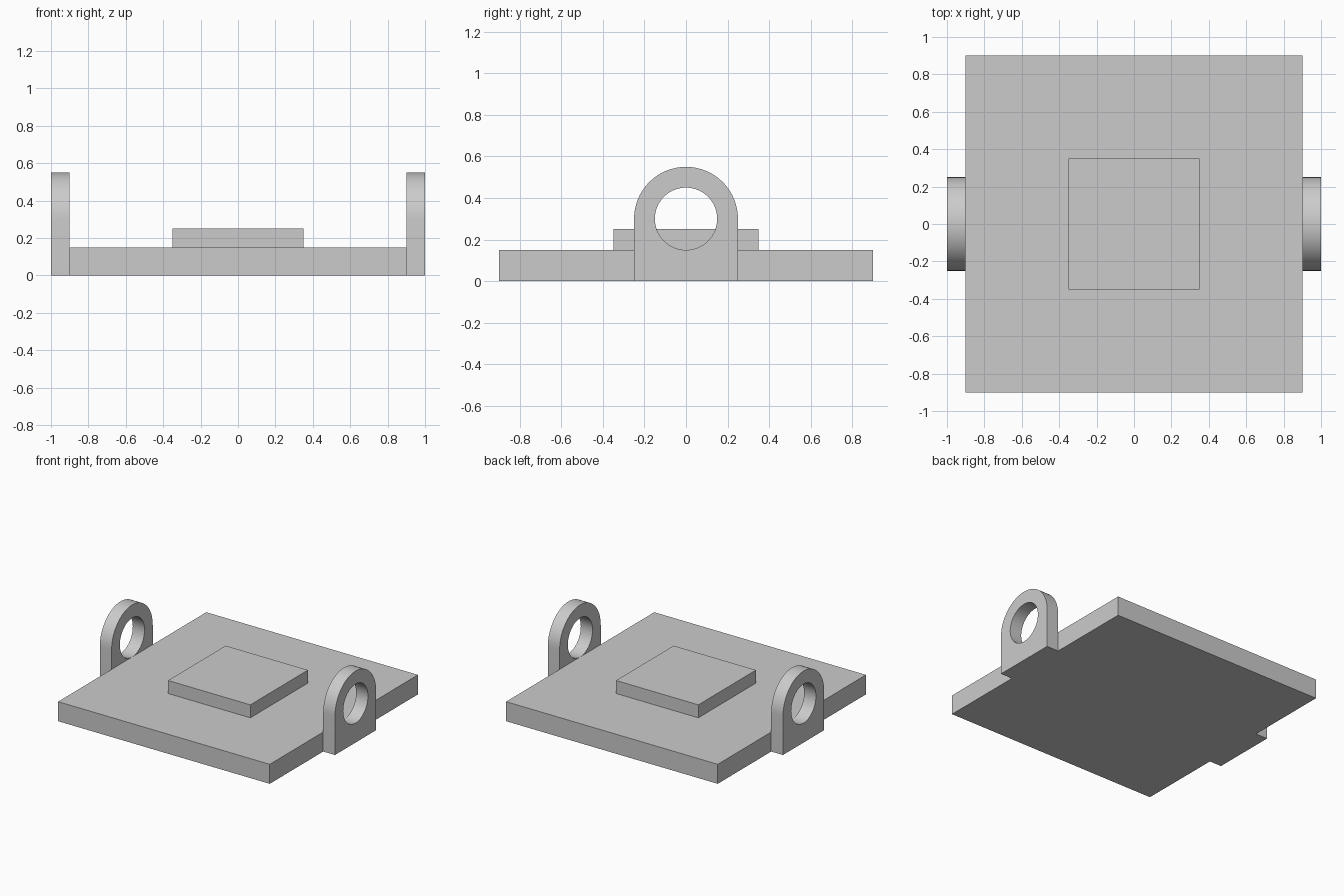
import bpy, bmesh
from math import pi, cos, sin, radians

cube = bpy.data.objects.get("Cube")
if cube:
    bpy.data.objects.remove(cube, do_unlink=True)

grey = bpy.data.materials.new("plain grey")
grey.use_nodes = True
colour = (0.6, 0.6, 0.6, 1)
grey.diffuse_color = colour
grey.node_tree.nodes["Principled BSDF"].inputs["Base Color"].default_value = colour


def add_box(name, width, depth, bottom, top):
    bpy.ops.mesh.primitive_cube_add(size=1, location=(0, 0, (bottom + top) / 2))
    box = bpy.context.object
    box.name = name
    box.scale = (width, depth, top - bottom)
    bpy.ops.object.transform_apply(location=False, rotation=False, scale=True)
    box.data.materials.append(grey)


def add_lug(name, x_start, thickness=0.1, radius=0.25, hole=0.15, centre=0.3, steps=32):
    # Arched outline and round hole, filled and extruded along x
    arch = [(radius * cos(pi * i / steps), centre + radius * sin(pi * i / steps))
            for i in range(steps + 1)]
    outline = [(-radius, 0), (radius, 0)] + arch
    circle = [(hole * cos(pi * i / steps), centre + hole * sin(pi * i / steps))
              for i in range(2 * steps)]
    bm = bmesh.new()
    for loop in (outline, circle):
        verts = [bm.verts.new((x_start, y, z)) for y, z in loop]
        for i, v in enumerate(verts):
            bm.edges.new((verts[i - 1], v))
    bmesh.ops.triangle_fill(bm, edges=bm.edges[:], use_beauty=True)
    result = bmesh.ops.extrude_face_region(bm, geom=bm.faces[:], use_keep_orig=True)
    moved = [g for g in result["geom"] if isinstance(g, bmesh.types.BMVert)]
    bmesh.ops.translate(bm, verts=moved, vec=(thickness, 0, 0))
    bmesh.ops.recalc_face_normals(bm, faces=bm.faces[:])
    mesh = bpy.data.meshes.new(name)
    bm.to_mesh(mesh)
    bm.free()
    mesh.materials.append(grey)
    lug = bpy.data.objects.new(name, mesh)
    bpy.context.collection.objects.link(lug)
    bpy.ops.object.select_all(action="DESELECT")
    lug.select_set(True)
    bpy.context.view_layer.objects.active = lug
    bpy.ops.object.shade_smooth_by_angle(angle=radians(30))


# Base plate and raised centre pad
add_box("base_plate", 1.8, 1.8, 0, 0.15)
add_box("centre_pad", 0.7, 0.7, 0.15, 0.25)

# Pierced lugs on both sides
add_lug("left_lug", 0.9)
add_lug("right_lug", -1.0)
